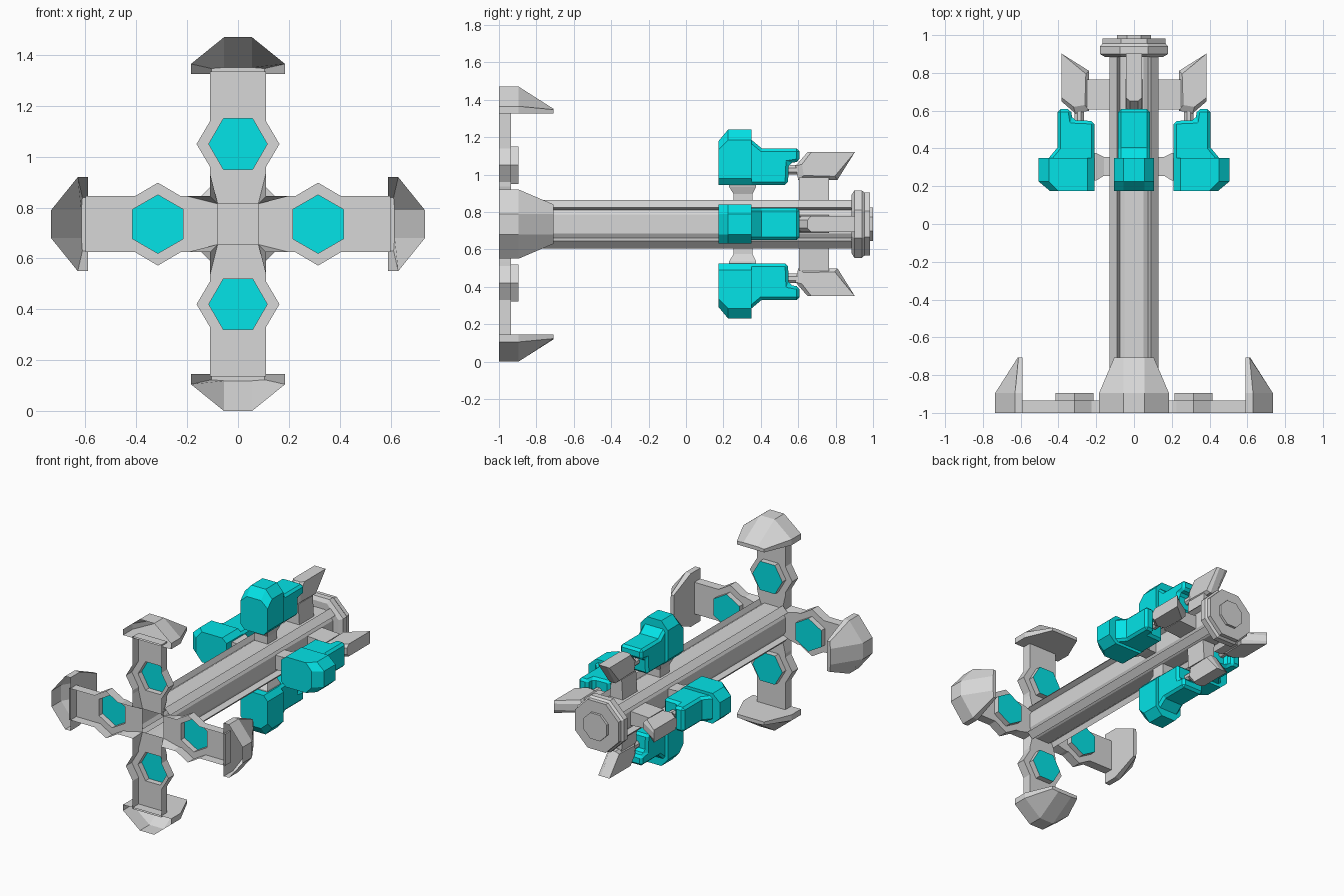
import bpy, bmesh, math

cube = bpy.data.objects.get("Cube")
if cube:
    bpy.data.objects.remove(cube)

CENTRE = 0.735  # height of the main axis


def material(name, rgb):
    m = bpy.data.materials.new(name)
    m.use_nodes = True
    m.diffuse_color = (*rgb, 1)
    m.node_tree.nodes["Principled BSDF"].inputs["Base Color"].default_value = (*rgb, 1)
    return m


GRAY = material("light gray", (0.68, 0.68, 0.68))
CYAN = material("cyan", (0.001, 0.78, 0.81))


def finish(bm, name, mats, turn):
    """Turn a bmesh into an object rotated about the main axis."""
    bmesh.ops.recalc_face_normals(bm, faces=bm.faces)
    mesh = bpy.data.meshes.new(name)
    bm.to_mesh(mesh)
    bm.free()
    obj = bpy.data.objects.new(name, mesh)
    for m in mats:
        mesh.materials.append(m)
    obj.location.z = CENTRE
    obj.rotation_euler.y = turn
    bpy.context.collection.objects.link(obj)
    return obj


def skin(bm, a, b, count):
    """Join two vertex rings with quads."""
    for i in range(count):
        j = (i + 1) % len(a)
        bm.faces.new((a[i], a[j], b[j], b[i]))


def loft(name, rings, mat, turn=0, bevel=0, open_start=False):
    """Skin equal-length rings of (across, y, outward) points."""
    bm = bmesh.new()
    rows = [[bm.verts.new(p) for p in ring] for ring in rings]
    for a, b in zip(rows, rows[1:]):
        skin(bm, a, b, len(a))
    if not open_start:
        bm.faces.new(rows[0])
    bm.faces.new(rows[-1])
    obj = finish(bm, name, [mat], turn)
    if bevel:
        mod = obj.modifiers.new("chamfer", 'BEVEL')
        mod.width, mod.segments = bevel, 1
        mod.limit_method = 'ANGLE'
        mod.angle_limit = math.radians(40)


def at_y(outline, y):
    return [(t, y, r) for t, r in outline]


def at_t(profile, t):
    return [(t, y, r) for y, r in profile]


def section(r, half, y0, y1):
    return [(-half, y0, r), (half, y0, r), (half, y1, r), (-half, y1, r)]


def mirrored(half):
    """Close a right-hand outline with its mirror image."""
    return half + [(-t, r) for t, r in reversed(half)]


def polygon(radius, sides, offset=0, out=0):
    angles = [math.tau * (i + offset) / sides for i in range(sides)]
    return [(radius * math.cos(a), out + radius * math.sin(a)) for a in angles]


def arm(name, front, back, boss, turn):
    """Hollow tray open at the front, with a raised hexagon on its back wall."""
    bm = bmesh.new()
    rim, floor, hole, lid = [[bm.verts.new(p) for p in at_y(o, y)] for o, y in
                             ((front, -1), (back, -0.935), (boss, -0.935), (boss, -0.895))]
    skin(bm, rim, floor, len(rim) - 1)
    skin(bm, hole, lid, len(hole))
    cap = bm.faces.new(lid)
    cap.material_index = 1
    edges = []
    for ring in (floor, hole):
        for a, b in zip(ring, ring[1:] + ring[:1]):
            edges.append(bm.edges.get((a, b)) or bm.edges.new((a, b)))
    bmesh.ops.triangle_fill(bm, use_beauty=True, edges=edges, normal=(0, 1, 0))
    finish(bm, name, [GRAY, CYAN], turn)


# Grooved hollow shaft: four flat panels and four diagonal ribs
quarter = [(0.11, -0.05), (0.11, 0.05), (0.095, 0.075),
           (0.13, 0.09), (0.09, 0.13), (0.075, 0.095)]
shaft = []
for k in range(4):
    c, s = round(math.cos(k * math.pi / 2)), round(math.sin(k * math.pi / 2))
    shaft += [(c * x - s * z, s * x + c * z) for x, z in quarter]
loft("shaft", [at_y(shaft, -0.935), at_y(shaft, 0.92)], GRAY, open_start=True)

# Octagonal end collar and hub
flat = 1 / math.cos(math.pi / 8)
collar = [(0.885, 0.155), (0.9, 0.18), (0.94, 0.18), (0.955, 0.168), (0.983, 0.168)]
loft("end_collar", [at_y(polygon(r * flat, 8, 0.5), y) for y, r in collar], GRAY)
hub = polygon(0.09 * flat, 8, 0.5)
loft("end_hub", [at_y(hub, 0.97), at_y(hub, 1.0)], GRAY)

# Outlines shared by the four sides
bulge = [(0.11, 0.225), (0.163, 0.315), (0.11, 0.405), (0.11, 0.6)]
arm_front = mirrored([(0.11, 0.11), (0.11, 0.2)] + bulge)
arm_back = mirrored([(0.08, 0.08), (0.11, 0.2)] + bulge)
boss = polygon(0.115, 6, 0, 0.315)
cap_front = mirrored([(0.185, 0.59), (0.185, 0.63), (0.055, 0.735)])
cap_back = mirrored([(0.105, 0.59), (0.105, 0.612), (0.055, 0.616)])
pod_nose = mirrored([(0.075, 0.21), (0.105, 0.245), (0.105, 0.4), (0.055, 0.445)])
pod_hood = mirrored([(0.075, 0.21), (0.105, 0.245), (0.105, 0.45), (0.055, 0.505)])
pod_body = [(0.3, 0.21), (0.545, 0.21), (0.55, 0.325), (0.608, 0.335),
            (0.608, 0.405), (0.405, 0.405), (0.345, 0.455), (0.3, 0.455)]
fin = [(0.6, 0.237), (0.81, 0.237), (0.903, 0.385), (0.65, 0.385), (0.585, 0.31)]
fin_core = [(0.63, 0.26), (0.795, 0.255), (0.903, 0.385), (0.67, 0.385), (0.62, 0.32)]
pin = polygon(0.027, 8, 0.5, 0.29)

for side, word in enumerate(("top", "left", "bottom", "right")):
    turn = side * math.pi / 2

    # Front arm and its hollow end cap
    arm(word + "_arm", arm_front, arm_back, boss, turn)
    loft(word + "_arm_cap", [at_y(cap_front, -1), at_y(cap_front, -0.895),
                             at_y(cap_back, -0.708)], GRAY, turn, open_start=True)

    # Pod: wide chamfered hood and narrower body
    loft(word + "_pod_hood", [at_y(pod_nose, 0.175), at_y(pod_hood, 0.225),
                              at_y(pod_hood, 0.35)], CYAN, turn)
    loft(word + "_pod_body", [at_t(pod_body, -0.085), at_t(pod_body, 0.085)],
         CYAN, turn, bevel=0.016)

    # Struts from the shaft to the pod and to the fin
    loft(word + "_pod_strut", [section(0.09, 0.05, 0.255, 0.355),
                               section(0.16, 0.05, 0.255, 0.355),
                               section(0.2, 0.065, 0.23, 0.375),
                               section(0.23, 0.065, 0.23, 0.375)], GRAY, turn)
    loft(word + "_fin_strut", [section(0.09, 0.05, 0.605, 0.765),
                               section(0.25, 0.04, 0.605, 0.765)], GRAY, turn)

    # Tail fin with tapered sides, and the pin joining it to the pod
    loft(word + "_fin", [at_t(fin_core, -0.043), at_t(fin, -0.022),
                         at_t(fin, 0.022), at_t(fin_core, 0.043)], GRAY, turn)
    loft(word + "_fin_pin", [at_y(pin, 0.53), at_y(pin, 0.67)], GRAY, turn)
